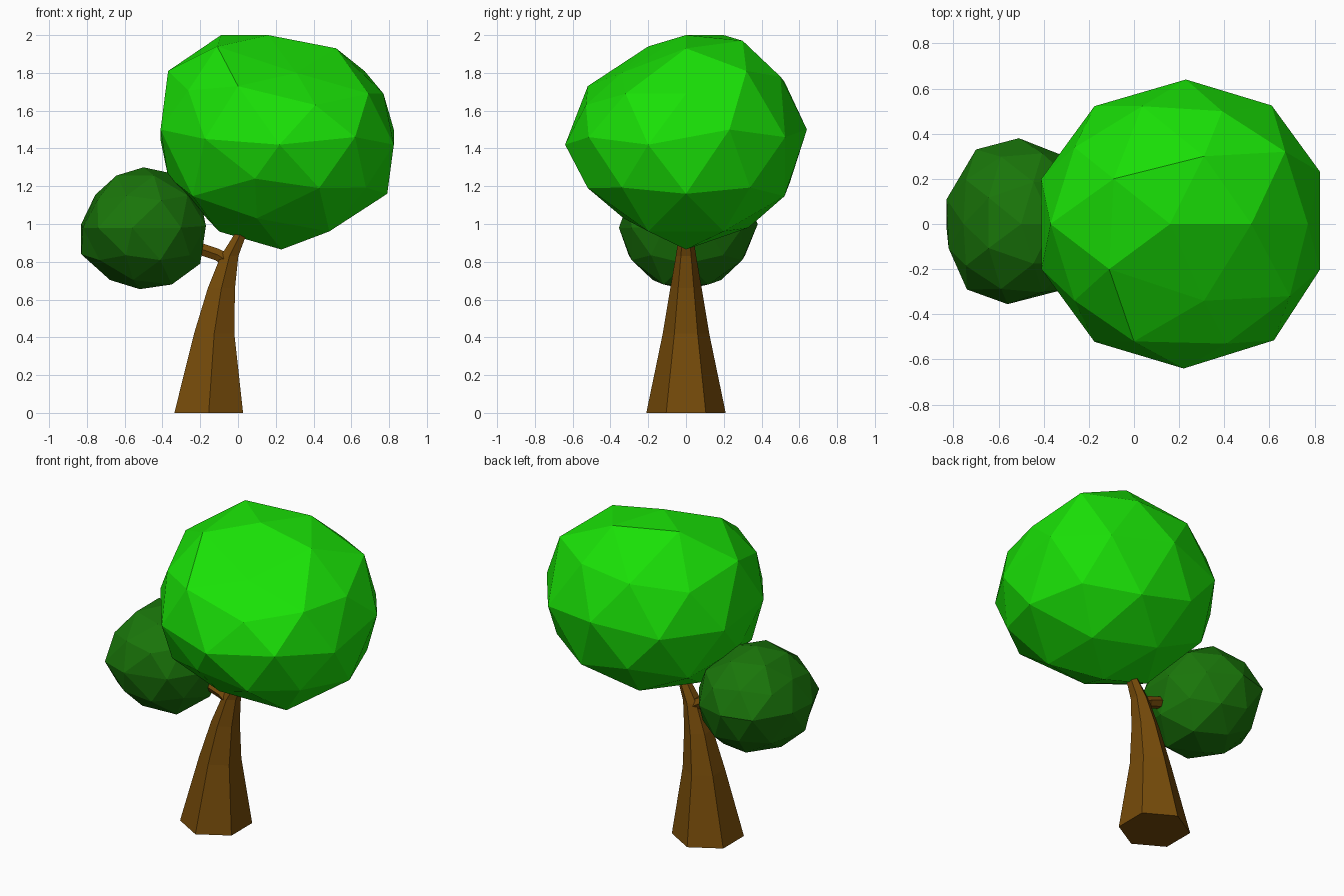
import bpy, bmesh, math
from mathutils import Vector

if "Cube" in bpy.data.objects:
    bpy.data.objects.remove(bpy.data.objects["Cube"])


def material(name, rgb):
    m = bpy.data.materials.new(name)
    m.diffuse_color = (*rgb, 1)
    m.use_nodes = True
    m.node_tree.nodes["Principled BSDF"].inputs["Base Color"].default_value = m.diffuse_color
    return m


def finish(bm, name, mat):
    bmesh.ops.recalc_face_normals(bm, faces=bm.faces)
    me = bpy.data.meshes.new(name)
    bm.to_mesh(me)
    bm.free()
    me.materials.append(mat)
    ob = bpy.data.objects.new(name, me)
    bpy.context.collection.objects.link(ob)
    return ob


def foliage(name, centre, radii, mat, pulls):
    """Faceted ball; each pull point moves the nearest vertex for an uneven outline."""
    bm = bmesh.new()
    bmesh.ops.create_icosphere(bm, subdivisions=2, radius=1)
    for v in bm.verts:
        v.co = Vector(c + r * k for c, r, k in zip(centre, radii, v.co))
    rest = [(v, v.co.copy()) for v in bm.verts]
    for p in map(Vector, pulls):
        min(rest, key=lambda item: (item[1] - p).length)[0].co = p
    return finish(bm, name, mat)


def limb(name, rings, mat, axis):
    """Six-sided tube through (x, z, radius) stations; rings lie across the axis."""
    bm = bmesh.new()
    side = Vector((axis[1], 0, -axis[0]))
    loops = []
    for x, z, r in rings:
        loop = []
        for i in range(6):
            a = math.radians(30 + 60 * i)
            loop.append(bm.verts.new(Vector((x, 0, z)) + side * r * math.cos(a)
                                     + Vector((0, r * math.sin(a), 0))))
        loops.append(loop)
    for low, high in zip(loops, loops[1:]):
        for i in range(6):
            j = (i + 1) % 6
            bm.faces.new((low[i], low[j], high[j], high[i]))
    bm.faces.new(loops[0][::-1])
    bm.faces.new(loops[-1])
    return finish(bm, name, mat)


bark = material("bark", (0.18, 0.07, 0.003))
light_leaf = material("light_leaf", (0.01, 0.75, 0.002))
dark_leaf = material("dark_leaf", (0.01, 0.18, 0.003))

# Leaning trunk and side branch
limb("trunk", [(-.155, 0, .21), (-.126, .42, .123), (-.088, .66, .083),
               (-.045, .83, .054), (.015, .95, .036), (.09, 1.08, .03)], bark, (0, 1))
limb("branch", [(-.05, .80, .045), (-.11, .838, .036), (-.19, .865, .036),
                (-.30, .90, .03)], bark, (-.96, .28))

# Main crown
foliage("large_crown", (.207, 0, 1.45), (.65, .645, .575), light_leaf, [
    (.16, 0, 2.0), (-.09, .2, 2.0), (-.11, -.2, 1.94), (.31, .3, 1.97), (.52, 0, 1.93),
    (.31, -.34, 1.80), (.22, -.64, 1.42), (.23, .64, 1.5), (.23, 0, .865),
    (-.37, 0, 1.25), (-.37, 0, 1.81), (.41, -.53, 1.63), (.77, 0, 1.69), (.79, 0, 1.16),
    (.825, .23, 1.5), (.825, -.2, 1.42), (.39, .5, 1.78), (0, -.52, 1.73),
    (.03, .55, 1.22), (.1, .33, .98), (.1, -.33, 1.03), (-.1, 0, .96),
    (.69, -.32, 1.69), (.67, .32, 1.81), (.62, -.515, 1.46), (.61, .525, 1.46),
    (.43, -.52, 1.19), (.09, -.54, 1.24), (-.41, -.2, 1.5)])

# Small crown on the side branch
foliage("small_crown", (-.5, .005, .98), (.338, .362, .325), dark_leaf, [
    (-.83, .11, 1.0), (-.83, -.02, .84), (-.51, .38, 1.0), (-.7, .33, 1.0),
    (-.56, -.355, .98), (-.74, -.29, .98), (-.36, 0, 1.27), (-.5, 0, 1.3), (-.52, 0, .655),
    (-.755, 0, 1.155), (-.17, .11, .99), (-.17, -.11, .99), (-.2, 0, .79),
    (-.35, .12, .68), (-.35, -.12, .68)])
